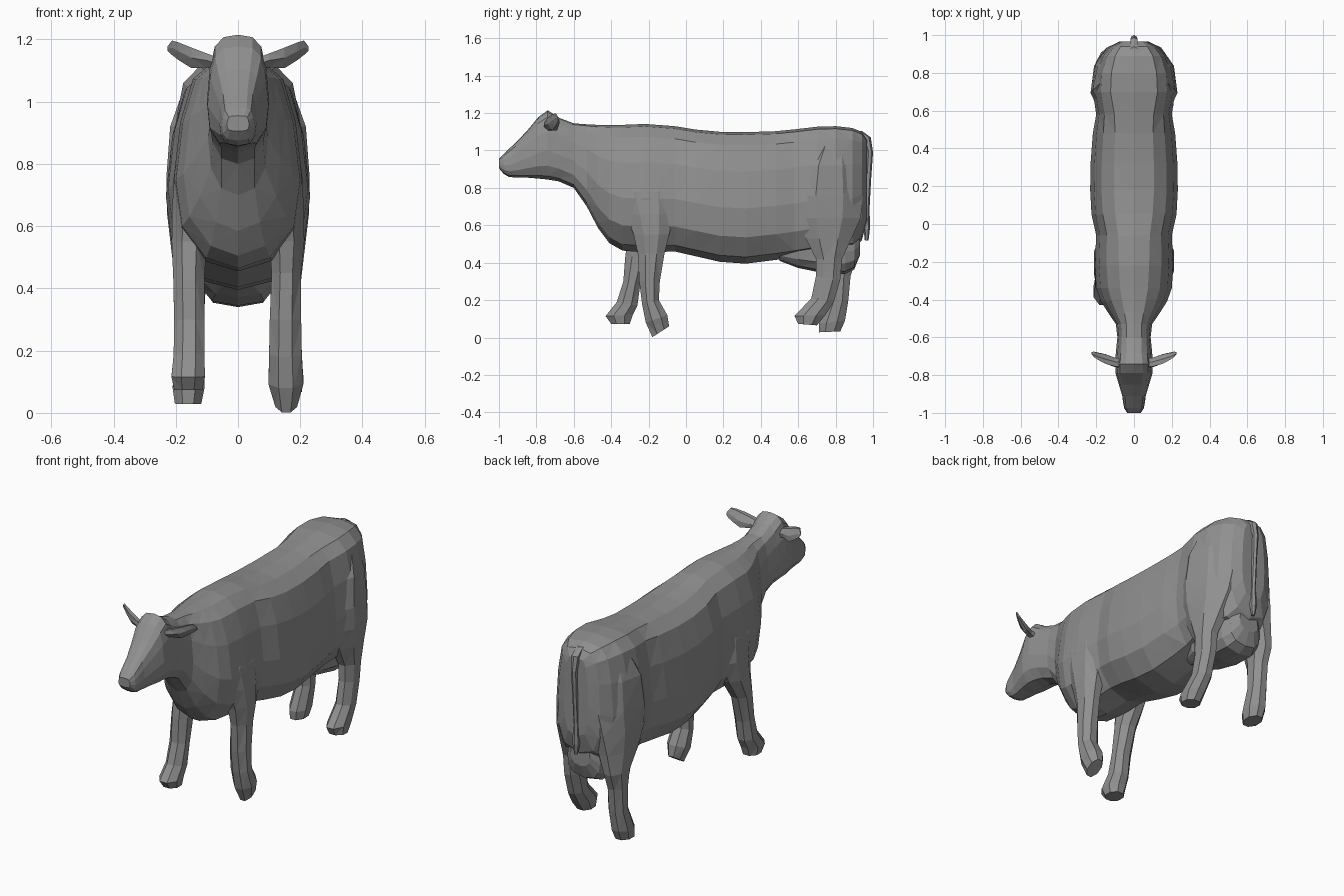
import bpy, bmesh, math

hide = bpy.data.materials.new("dark_grey")
hide.diffuse_color = (.28, .28, .28, 1)


def loft(name, rings):
    """Skin a list of equal-sized point rings and cap both ends."""
    bm = bmesh.new()
    rows = [[bm.verts.new(p) for p in ring] for ring in rings]
    n = len(rows[0])
    for a, b in zip(rows, rows[1:]):
        for i in range(n):
            j = (i + 1) % n
            bm.faces.new((a[i], a[j], b[j], b[i]))
    bm.faces.new(rows[0])
    bm.faces.new(rows[-1])
    bmesh.ops.triangulate(bm, faces=bm.faces[:])
    bmesh.ops.recalc_face_normals(bm, faces=bm.faces[:])
    me = bpy.data.meshes.new(name)
    bm.to_mesh(me)
    bm.free()
    me.materials.append(hide)
    ob = bpy.data.objects.new(name, me)
    bpy.context.collection.objects.link(ob)
    return ob


# Half cross-section of the torso: (width fraction, height fraction)
HALF = [(0, 1), (.42, .98), (.72, .9), (.9, .7), (1, .42), (.91, .2), (.56, .05), (0, 0)]


def section(y, top, bottom, w, k=1.0):
    pts = [(f ** k if f else 0, h) for f, h in HALF]
    full = pts + [(-f, h) for f, h in pts[-2:0:-1]]
    return [(f * w, y, bottom + h * (top - bottom)) for f, h in full]


# Head, neck and torso: y, top z, bottom z, half width, squareness
stations = [
    (-1.0, .955, .905, .036, .6), (-.975, .982, .875, .052, .7), (-.945, 1.01, .858, .058, .8),
    (-.91, 1.043, .856, .062, .8), (-.85, 1.105, .855, .08, .85), (-.79, 1.178, .85, .098, .85),
    (-.74, 1.215, .845, .1, .9), (-.68, 1.175, .835, .096, 1), (-.6, 1.145, .80, .088, .9),
    (-.53, 1.14, .70, .096, 1), (-.47, 1.137, .585, .137, 1.15), (-.41, 1.137, .505, .175, 1.2),
    (-.34, 1.137, .465, .2, 1.15), (-.22, 1.142, .455, .208, 1.1), (-.06, 1.13, .46, .2, 1),
    (.05, 1.112, .435, .225, .95), (.18, 1.1, .405, .232, .9), (.32, 1.098, .395, .23, .9),
    (.48, 1.103, .415, .218, .9), (.58, 1.113, .43, .2, .75), (.7, 1.127, .45, .218, .65),
    (.8, 1.13, .46, .21, .65), (.89, 1.12, .47, .175, .65), (.94, 1.1, .52, .13, .7),
    (.967, 1.06, .62, .075, .7)]
loft("body_and_head", [section(*s) for s in stations])


# Limbs: rings of (front y, front z, back y, back z, inner x, outer x, inward tuck at the back)
def limb(name, rows, side, n=8):
    rings = []
    for y0, z0, y1, z1, x0, x1, *tuck in rows:
        ring = []
        for i in range(n):
            a = 2 * math.pi * (i + .5) / n
            c, s = math.cos(a) / math.cos(math.pi / n), math.sin(a) / math.cos(math.pi / n)
            t = (1 + c) / 2
            x = (x0 + x1) / 2 + s * (x1 - x0) / 2 - sum(tuck) * max(0, c)
            ring.append((side * x, y0 + t * (y1 - y0), z0 + t * (z1 - z0)))
        rings.append(ring)
    return loft(name, rings)


shoulder = [(-.33, .92, -.08, .92, .05, .168), (-.36, .78, -.06, .78, .07, .203),
            (-.32, .66, -.07, .66, .085, .212)]
limb("front_leg_right", shoulder + [
    (-.28, .55, -.09, .55, .1, .213), (-.258, .45, -.115, .45, .108, .203),
    (-.25, .3, -.14, .3, .102, .203), (-.235, .18, -.145, .2, .1, .205),
    (-.215, .08, -.1, .12, .098, .21), (-.18, .002, -.09, .06, .12, .19)], 1)
limb("front_leg_left", shoulder + [
    (-.31, .55, -.12, .55, .1, .213), (-.325, .43, -.2, .43, .108, .208),
    (-.335, .3, -.245, .28, .108, .205), (-.37, .19, -.26, .17, .108, .207),
    (-.43, .115, -.285, .12, .106, .214), (-.4, .073, -.3, .073, .115, .205)], -1)

thigh = [(.69, 1.04, .89, 1.04, .05, .175, .05), (.62, .92, .925, .92, .06, .218, .06),
         (.59, .76, .945, .76, .065, .23, .06), (.6, .64, .935, .64, .075, .228, .04)]
limb("hind_leg_right", thigh + [
    (.64, .53, .885, .53, .09, .215, .02), (.695, .42, .835, .42, .103, .202),
    (.695, .33, .825, .31, .108, .198), (.67, .21, .79, .19, .108, .2),
    (.58, .115, .745, .12, .108, .21), (.6, .073, .7, .065, .115, .205)], 1)
limb("hind_leg_left", thigh + [
    (.65, .53, .92, .53, .09, .215, .02), (.73, .42, .91, .42, .103, .202),
    (.757, .33, .88, .33, .108, .198), (.76, .2, .868, .2, .108, .198),
    (.71, .075, .85, .09, .108, .21), (.712, .028, .825, .033, .118, .203)], -1)

# Udder between the hind legs
loft("udder", [section(*s) for s in [
    (.5, .55, .41, .07), (.6, .6, .372, .115, .8), (.73, .62, .345, .125, .7),
    (.85, .62, .34, .12, .7), (.9, .6, .365, .1, .8), (.93, .58, .44, .06)]])

# Tail hanging down the rump: y, z, half width, half depth
tail = []
for y, z, w, d in [(.92, 1.105, .02, .02), (.968, 1.07, .022, .02), (.984, .99, .017, .016),
                   (.975, .85, .013, .015), (.966, .7, .014, .016), (.966, .58, .02, .017),
                   (.966, .52, .009, .01)]:
    tail.append([(w * math.cos(a), y + d * math.sin(a), z)
                 for a in [i * math.pi / 3 + math.pi / 6 for i in range(6)]])
loft("tail", tail)

# Leaf-shaped ears: x, y, lower z, upper z, half thickness
for side, label in ((1, "right"), (-1, "left")):
    ear = []
    for x, y, z0, z1, t in [(.06, -.735, 1.1, 1.14, .025), (.1, -.733, 1.11, 1.155, .025),
                            (.15, -.715, 1.108, 1.174, .025), (.19, -.7, 1.133, 1.19, .016),
                            (.212, -.69, 1.15, 1.197, .01), (.226, -.683, 1.163, 1.178, .004)]:
        m, h = (z0 + z1) / 2, (z1 - z0) / 2 / math.sin(math.pi / 3)
        ear.append([(side * x, y + t * math.cos(a) - .4 * h * math.sin(a), m + h * math.sin(a))
                    for a in [i * math.pi / 3 for i in range(6)]])
    loft("ear_" + label, ear)
